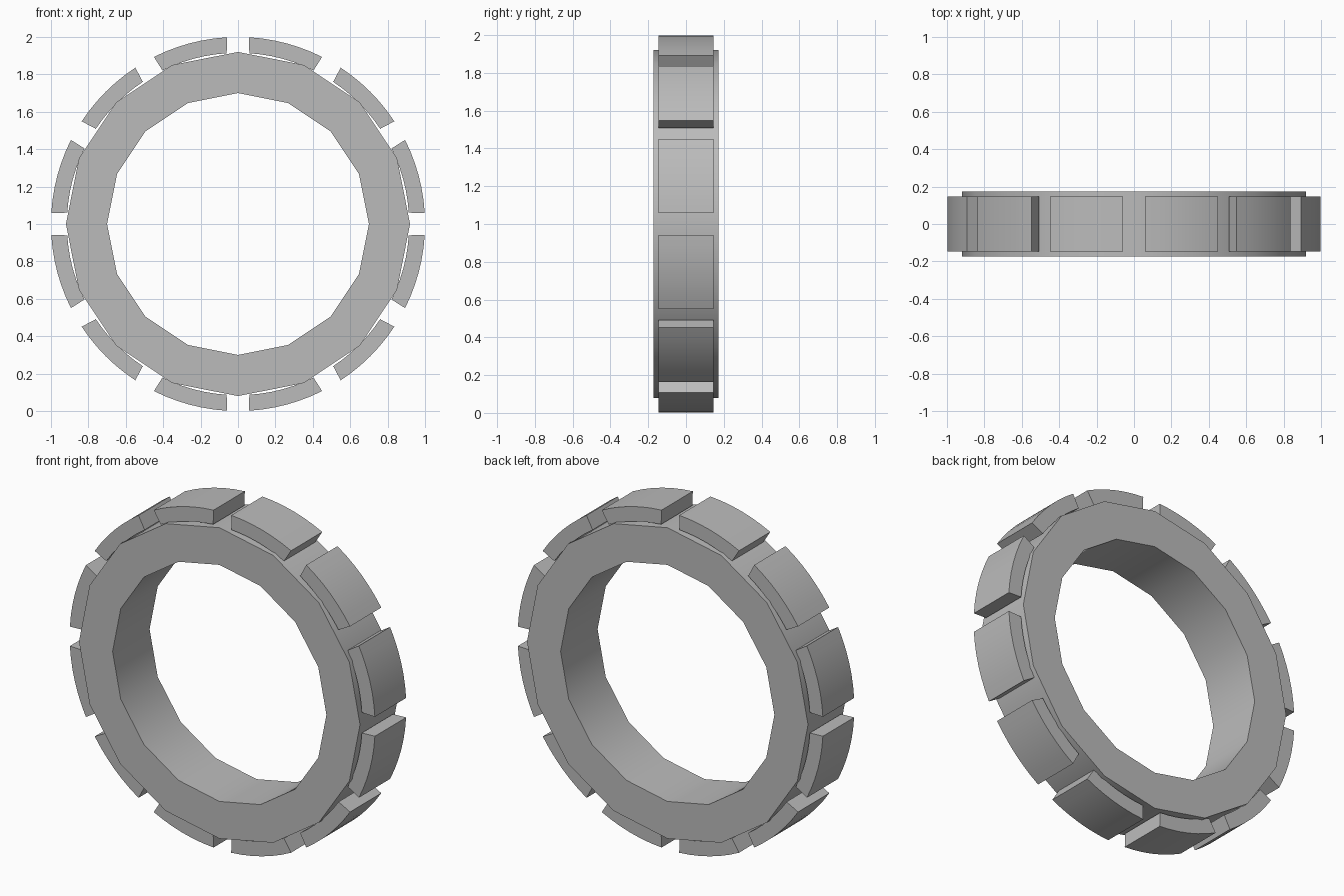
import bpy
from math import sin, cos, radians, pi

if "Cube" in bpy.data.objects:
    bpy.data.objects.remove(bpy.data.objects["Cube"], do_unlink=True)

grey = bpy.data.materials.new("mid_grey")
grey.use_nodes = True
colour = (0.5, 0.5, 0.5, 1)
grey.diffuse_color = colour
grey.node_tree.nodes["Principled BSDF"].inputs["Base Color"].default_value = colour


def point(radius, angle, y):
    """Point on a circle in the xz plane, angle measured from the top."""
    return (radius * sin(angle), y, 1 + radius * cos(angle))


def add_part(name, verts, faces):
    mesh = bpy.data.meshes.new(name)
    mesh.from_pydata(verts, [], faces)
    mesh.materials.append(grey)
    part = bpy.data.objects.new(name, mesh)
    bpy.context.collection.objects.link(part)
    bpy.ops.object.select_all(action="DESELECT")
    part.select_set(True)
    bpy.context.view_layer.objects.active = part
    bpy.ops.object.mode_set(mode="EDIT")
    bpy.ops.mesh.select_all(action="SELECT")
    bpy.ops.mesh.normals_make_consistent(inside=False)
    bpy.ops.object.mode_set(mode="OBJECT")
    bpy.ops.object.shade_smooth_by_angle(angle=radians(30))
    return part


def sweep(name, inner, outer, inner_angles, outer_angles, half_depth, closed):
    """Sweep a rectangular section through matching lists of angles."""
    verts, faces = [], []
    for a, b in zip(inner_angles, outer_angles):
        verts += [point(inner, a, -half_depth), point(outer, b, -half_depth),
                  point(outer, b, half_depth), point(inner, a, half_depth)]
    count = len(inner_angles)
    for i in range(count if closed else count - 1):
        p, q = 4 * i, 4 * ((i + 1) % count)
        for k in range(4):
            n = (k + 1) % 4
            faces.append((p + k, p + n, q + n, q + k))
    if not closed:
        last = 4 * (count - 1)
        faces += [(0, 1, 2, 3), tuple(last + k for k in range(4))]
    return add_part(name, verts, faces)


# Main band: sixteen-sided ring
SIDES = 16
turn = [2 * pi * i / SIDES for i in range(SIDES)]
sweep("band", 0.70, 0.92, turn, turn, 0.173, True)

# Curved blocks around the rim
BLOCKS, STEPS = 12, 6
for b in range(BLOCKS):
    middle = radians(15 + 30 * b)

    def arc(half):
        return [middle + radians(half) * (2 * s / STEPS - 1) for s in range(STEPS + 1)]

    sweep(f"rim_block_{b + 1}", 0.915, 1.0, arc(11.2), arc(11.7), 0.146, False)
